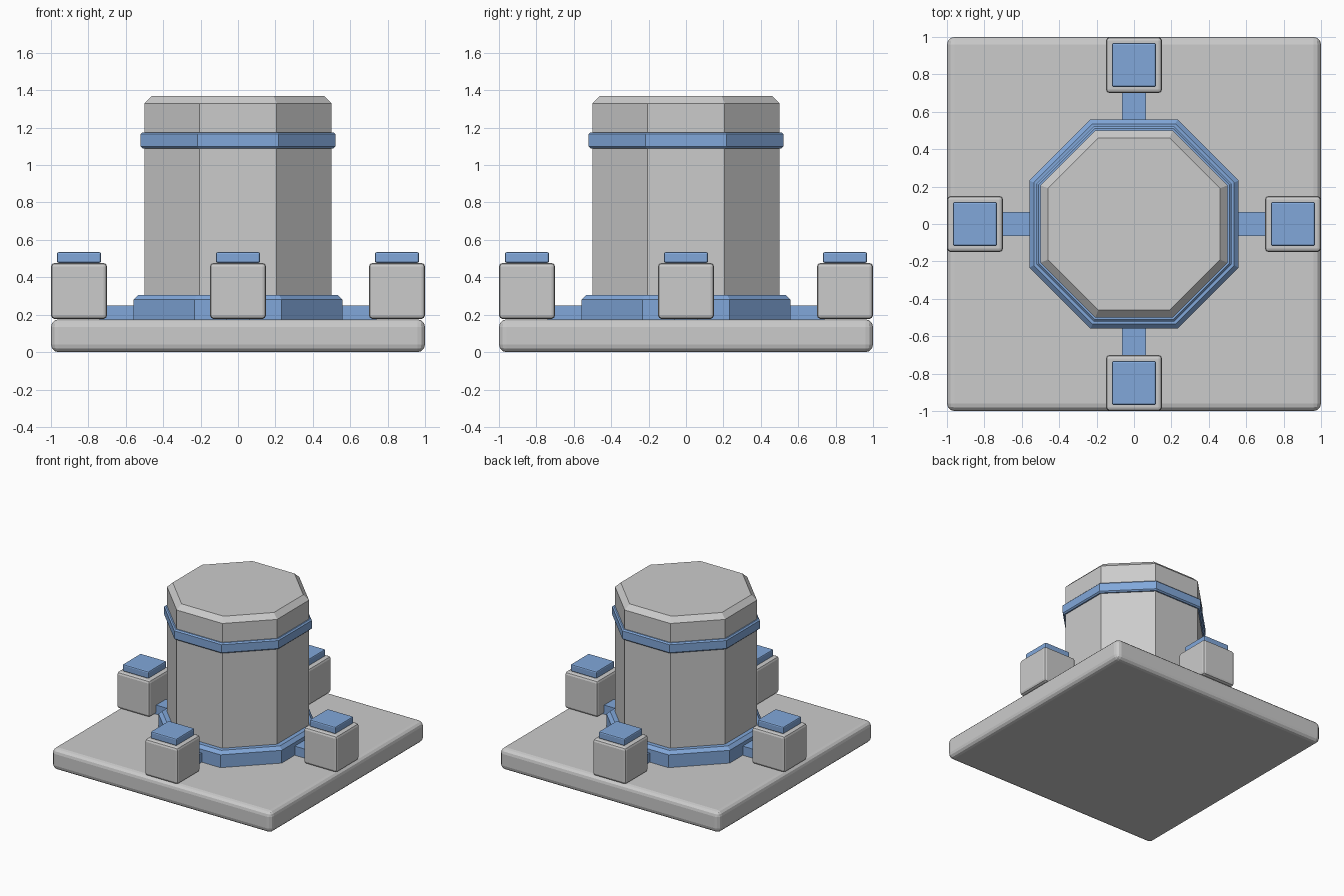
import bpy, bmesh, math
from mathutils import Matrix

if "Cube" in bpy.data.objects:
    bpy.data.objects.remove(bpy.data.objects["Cube"])

blue = bpy.data.materials.new("blue_trim")
blue.diffuse_color = (0.22, 0.39, 0.70, 1)
blue.use_nodes = True
blue.node_tree.nodes["Principled BSDF"].inputs["Base Color"].default_value = blue.diffuse_color


def finish(name, bm, bevel, segments, mat):
    if bevel:
        bmesh.ops.bevel(bm, geom=bm.edges[:], offset=bevel, segments=segments,
                        profile=0.5, affect='EDGES')
    bmesh.ops.recalc_face_normals(bm, faces=bm.faces[:])
    me = bpy.data.meshes.new(name)
    bm.to_mesh(me)
    bm.free()
    if mat:
        me.materials.append(mat)
    ob = bpy.data.objects.new(name, me)
    bpy.context.collection.objects.link(ob)
    return ob


def box(name, x, y, z, bevel=0, segments=1, mat=None, turn=0):
    """Box from (min, max) ranges, turned about the z axis."""
    bm = bmesh.new()
    bmesh.ops.create_cube(bm, size=1)
    for v in bm.verts:
        for i, (lo, hi) in enumerate((x, y, z)):
            v.co[i] = (lo + hi) / 2 + v.co[i] * (hi - lo)
    ob = finish(name, bm, bevel, segments, mat)
    ob.data.transform(Matrix.Rotation(turn, 4, 'Z'))
    return ob


def octagon(name, profile, mat=None):
    """Octagonal solid through (flat radius, z) rings, flats facing the axes."""
    bm = bmesh.new()
    rings = []
    for r, z in profile:
        c = r / math.cos(math.pi / 8)
        rings.append([bm.verts.new((c * math.cos((k + .5) * math.pi / 4),
                                    c * math.sin((k + .5) * math.pi / 4), z))
                      for k in range(8)])
    for a, b in zip(rings, rings[1:]):
        for k in range(8):
            n = (k + 1) % 8
            bm.faces.new((a[k], a[n], b[n], b[k]))
    bm.faces.new(rings[0][::-1])
    bm.faces.new(rings[-1])
    return finish(name, bm, 0, 1, mat)


# Base slab
box("base", (-1, 1), (-1, 1), (0, 0.175), 0.04, 3)

# Central tower and its two bands
octagon("tower", [(0.5, 0.17), (0.5, 1.33), (0.46, 1.37)])
octagon("lower_band", [(0.56, 0.175), (0.56, 0.28), (0.535, 0.305)], blue)
octagon("upper_band", [(0.51, 1.09), (0.52, 1.10), (0.52, 1.165), (0.51, 1.175)], blue)

# Four posts with caps and connecting bars
for i, side in enumerate(("right", "back", "left", "front")):
    t = i * math.pi / 2
    box(side + "_post", (0.7, 1), (-0.15, 0.15), (0.177, 0.477), 0.02, 2, None, t)
    box(side + "_cap", (0.732, 0.968), (-0.118, 0.118), (0.477, 0.535), 0.01, 2, blue, t)
    box(side + "_bar", (0.52, 0.74), (-0.063, 0.063), (0.17, 0.25), 0, 1, blue, t)
